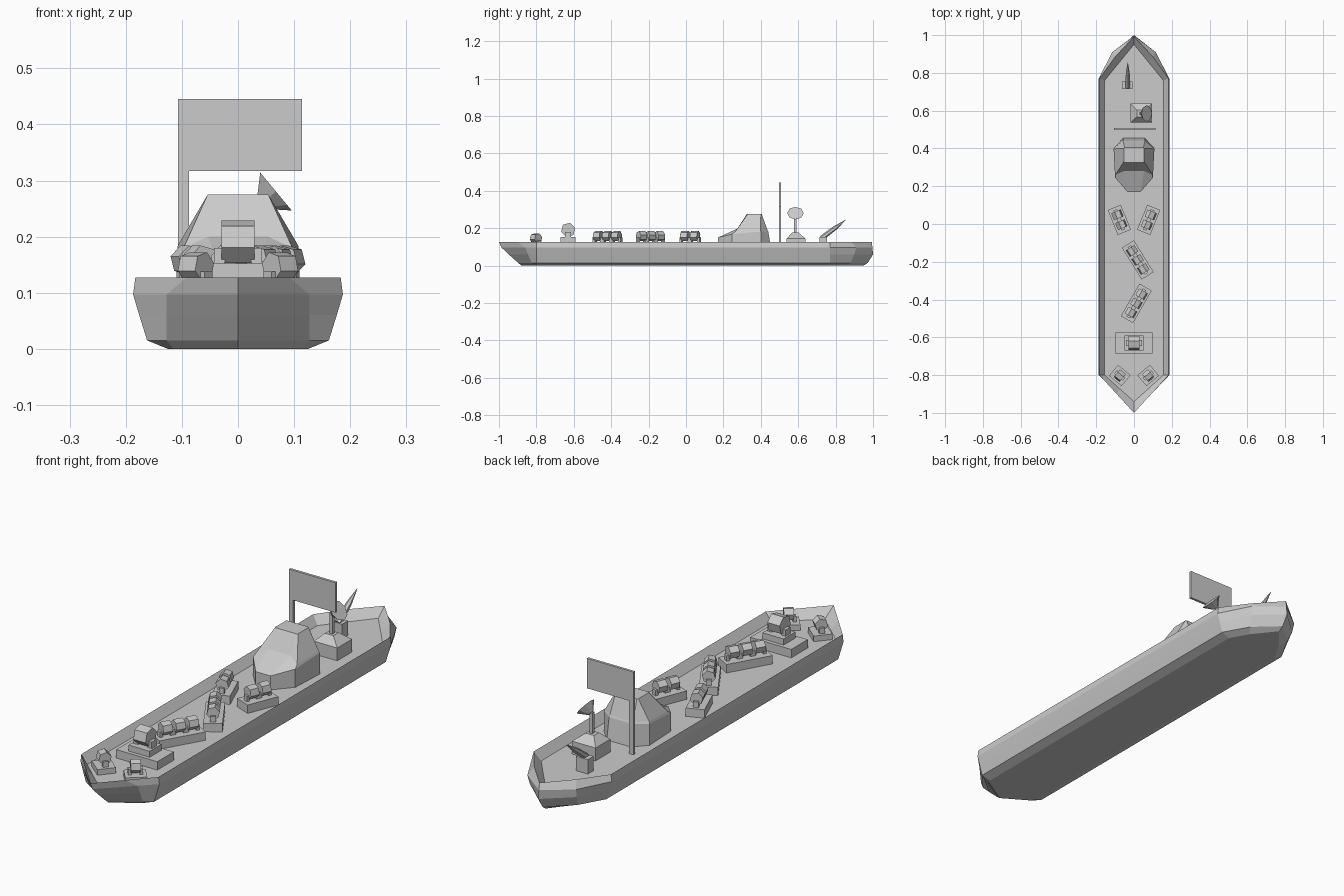
import bpy, bmesh, math
from mathutils import Matrix, Vector

if "Cube" in bpy.data.objects:
    bpy.data.objects.remove(bpy.data.objects["Cube"])

DECK = 0.09


def make_object(name, bm):
    bmesh.ops.recalc_face_normals(bm, faces=bm.faces)
    mesh = bpy.data.meshes.new(name)
    bm.to_mesh(mesh)
    bm.free()
    ob = bpy.data.objects.new(name, mesh)
    bpy.context.collection.objects.link(ob)
    return ob


def loft(name, rings):
    """Skin a stack of closed rings and cap both ends."""
    bm = bmesh.new()
    rows = [[bm.verts.new(p) for p in ring] for ring in rings]
    for a, b in zip(rows, rows[1:]):
        for i in range(len(a)):
            j = (i + 1) % len(a)
            bm.faces.new((a[i], a[j], b[j], b[i]))
    bm.faces.new(rows[0])
    bm.faces.new(rows[-1])
    bmesh.ops.remove_doubles(bm, verts=bm.verts, dist=1e-5)
    return make_object(name, bm)


def mirrored(half):
    """Complete a half outline across x = 0."""
    return half + [(-x, y, z) for x, y, z in reversed(half) if x > 0]


def rect(cx, cy, w, d, z):
    return [(cx + sx * w / 2, cy + sy * d / 2, z)
            for sx, sy in ((-1, -1), (1, -1), (1, 1), (-1, 1))]


def add_box(bm, matrix, center, size):
    m = matrix @ Matrix.Translation(center) @ Matrix.Diagonal((*size, 1))
    bmesh.ops.create_cube(bm, size=1, matrix=m)


def add_cone(bm, matrix, r1, r2, depth, sides):
    bmesh.ops.create_cone(bm, cap_ends=True, segments=sides, radius1=r1,
                          radius2=r2, depth=depth, matrix=matrix)


# Hull: sunken deck, bulwark rim, then down to the keel (half outlines, stern to bow)
levels = [
    (DECK, [(0, -.94), (.078, -.87), (.155, -.8), (.155, .76), (.078, .855), (0, .95)]),
    (0.127, [(0, -1), (.092, -.9), (.183, -.8), (.183, .77), (.1, .885), (0, .993)]),
    (0.097, [(0, -.987), (.127, -.86), (.187, -.8), (.187, .77), (.115, .91), (0, .997)]),
    (0.060, [(0, -.948), (.127, -.845), (.176, -.8), (.176, .77), (.112, .9), (0, 1)]),
    (0.015, [(0, -.898), (.127, -.825), (.162, -.8), (.162, .77), (.1, .88), (0, .972)]),
    (0.0, [(0, -.88), (.115, -.81), (.125, -.795), (.125, .77), (.08, .85), (0, .95)]),
]
loft("hull", [mirrored([(x, y, z) for x, y in pts]) for z, pts in levels])

# Bridge: skirt with a pointed nose, then a tapering tower
loft("bridge", [mirrored(r) for r in (
    [(.035, .17, DECK), (.1, .245, DECK), (.108, .4, DECK), (.057, .455, DECK)],
    [(.035, .17, .15), (.1, .245, .168), (.108, .4, .182), (.057, .44, .182)],
    [(.053, .28, .2), (.097, .262, .18), (.104, .398, .19), (.056, .436, .19)],
    [(.05, .325, .275), (.054, .33, .275), (.054, .4, .275), (.05, .405, .275)],
)])

# Flag and its pole as one L-shaped sheet
flag = [(-.107, DECK), (-.087, DECK), (-.087, .317), (.114, .317), (.114, .445), (-.107, .445)]
loft("flag", [[(x, y, z) for x, z in flag] for y in (.498, .509)])

# Radar: hipped base, post and tilted dish
loft("radar_base", [rect(.038, .588, .112, .1, DECK), rect(.038, .588, .112, .1, .145),
                    rect(.035, .585, .04, .035, .176)])
bm = bmesh.new()
add_box(bm, Matrix(), (.037, .585, .215), (.014, .014, .1))
axis = Vector((.77, 0, .64))
turn = axis.to_track_quat('Z', 'Y').to_matrix().to_4x4()
place = Matrix.Translation(Vector((.0685, .585, .281)) - axis * .018)
add_cone(bm, place @ turn, .012, .044, .034, 8)
make_object("radar_dish", bm)

# Bow gun: block mount with a pointed raised barrel
bm = bmesh.new()
add_box(bm, Matrix(), (-.035, .735, .121), (.056, .04, .062))
a, b = Vector((-.033, .725, .147)), Vector((-.033, .795, .2))
tip = Vector((-.033, .855, .245))
turn = (b - a).to_track_quat('Z', 'Y').to_matrix().to_4x4()
add_cone(bm, Matrix.Translation((a + b) / 2) @ turn, .014, .012, (b - a).length, 6)
add_cone(bm, Matrix.Translation((b + tip) / 2) @ turn, .012, .001, (tip - b).length, 6)
make_object("bow_gun", bm)


def add_turret(bm, m, r, z, length):
    """Hexagonal drum held between two cheek blocks."""
    lie = Matrix.Translation((0, 0, z)) @ Matrix.Rotation(math.pi / 2, 4, 'Y')
    lie = lie @ Matrix.Rotation(math.radians(15), 4, 'Z')
    add_cone(bm, m @ lie, r, r, length, 6)
    for s in (-1, 1):
        add_box(bm, m, (s * (length / 2 + r * .1), 0, z - r * .85), (r * .5, r * .8, r * 1.1))


def gun_row(name, x, y, angle, count, top=.126):
    """Deck plate carrying a row of drums along its local x axis."""
    m = Matrix.Translation((x, y, 0)) @ Matrix.Rotation(math.radians(angle), 4, 'Z')
    pitch = .056
    bm = bmesh.new()
    add_box(bm, m, (0, 0, (DECK + top) / 2), (count * pitch + .03, .075, top - DECK))
    for i in range(count):
        t = m @ Matrix.Translation(((i - (count - 1) / 2) * pitch, 0, 0))
        add_turret(bm, t, .027, top + .032, .04)
    make_object(name, bm)


# Gun rows along the deck and the stern pair
gun_row("gun_row_left", -.078, .022, 112, 2)
gun_row("gun_row_right", .078, .022, 68, 2)
gun_row("gun_row_mid", .02, -.19, -58, 3)
gun_row("gun_row_rear", .012, -.42, 60, 3)
gun_row("stern_gun_left", -.075, -.802, -40, 1, .114)
gun_row("stern_gun_right", .075, -.802, 40, 1, .114)

# Main turret on a wide plinth
bm = bmesh.new()
add_box(bm, Matrix(), (0, -.63, .108), (.195, .112, .036))
add_box(bm, Matrix(), (0, -.63, .138), (.1, .08, .028))
add_turret(bm, Matrix.Translation((0, -.63, 0)), .039, .191, .058)
make_object("main_turret", bm)
